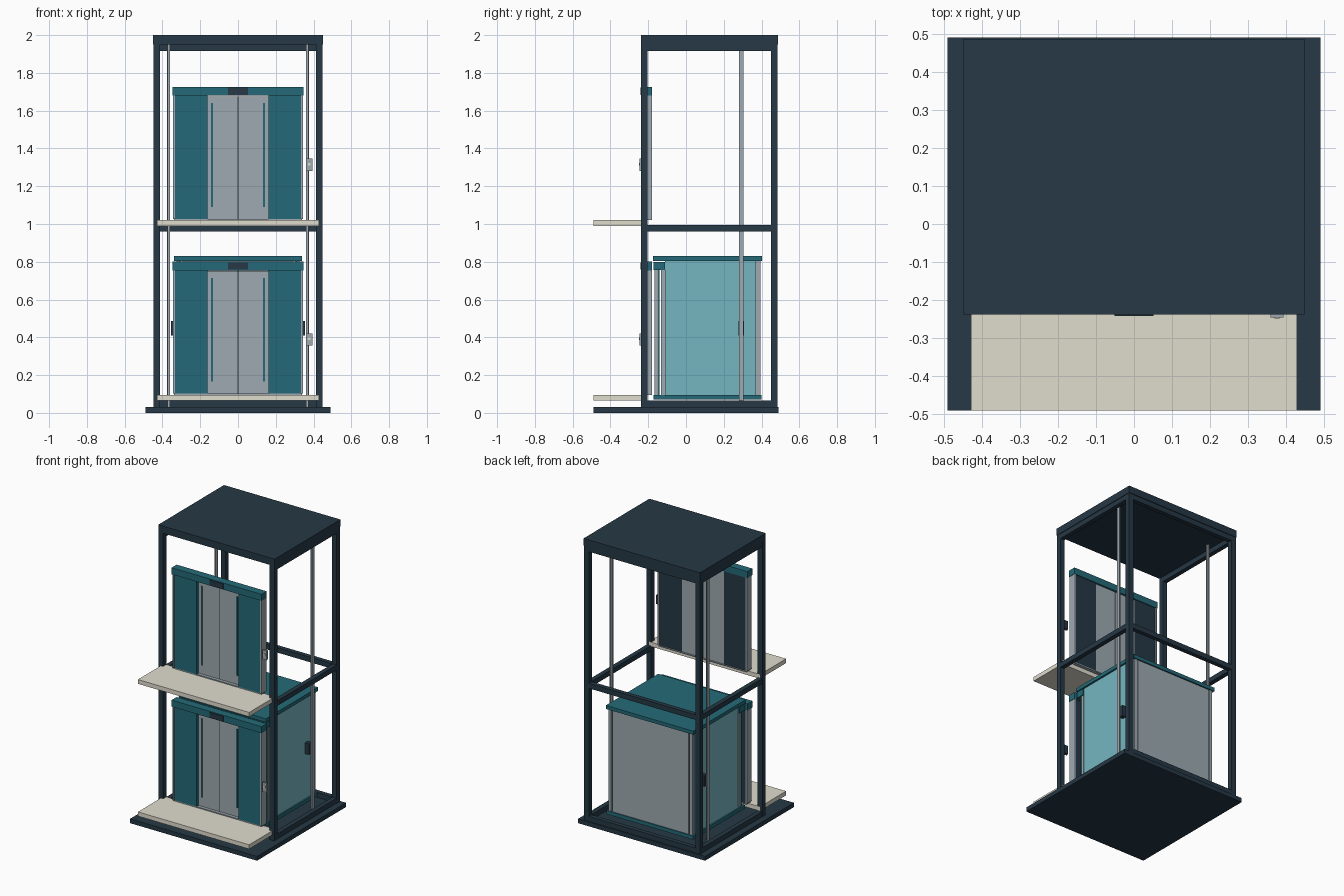
import bpy


def material(name, r, g, b):
    lin = [((c / 255 + 0.055) / 1.055) ** 2.4 for c in (r, g, b)]
    m = bpy.data.materials.new(name)
    m.diffuse_color = (*lin, 1)
    return m


NAVY = material("navy_steel", 38, 56, 69)
TEAL = material("teal_panel", 36, 106, 120)
GREY = material("brushed_grey", 158, 170, 177)
CREAM = material("cream_floor", 224, 220, 206)
GLASS = material("pale_teal_glass", 118, 182, 193)


def box(name, x, y, z, mat):
    """Box from (min, max) ranges on each axis."""
    bpy.ops.mesh.primitive_cube_add(size=1, location=[(a + b) / 2 for a, b in (x, y, z)])
    ob = bpy.context.object
    ob.name = name
    ob.scale = [b - a for a, b in (x, y, z)]
    bpy.ops.object.transform_apply(location=False, rotation=False, scale=True)
    ob.data.materials.append(mat)
    return ob


def pair(name, x, y, z, mat):
    """Same box on the right and left side."""
    box(name + "_right", x, y, z, mat)
    box(name + "_left", (-x[1], -x[0]), y, z, mat)


# Shaft base, roof and corner posts
box("base_plate", (-0.491, 0.491), (-0.491, 0.491), (0, 0.03), NAVY)
box("shaft_roof", (-0.45, 0.45), (-0.238, 0.488), (1.95, 2.0), NAVY)
pair("front_post", (0.412, 0.448), (-0.238, -0.203), (0.03, 1.95), NAVY)
pair("back_post", (0.412, 0.448), (0.45, 0.485), (0.03, 1.95), NAVY)

# Shaft ring beams on three levels
for level, z in (("lower", 0.03), ("middle", 0.96), ("upper", 1.915)):
    pair(level + "_side_beam", (0.414, 0.446), (-0.203, 0.45), (z, z + 0.035), NAVY)
    box(level + "_back_beam", (-0.412, 0.412), (0.452, 0.483), (z, z + 0.035), NAVY)

# Guide rails, T-shaped
pair("rail_flange", (0.371, 0.377), (0.28, 0.304), (0.03, 1.95), GREY)
pair("rail_web", (0.36, 0.371), (0.288, 0.296), (0.03, 1.95), GREY)

# Landing entrances on both floors
for floor, z in (("lower", 0.065), ("upper", 0.99)):
    top = z + 0.69
    box(floor + "_landing", (-0.43, 0.43), (-0.491, -0.203), (z, z + 0.03), CREAM)
    box(floor + "_sill", (-0.34, 0.34), (-0.225, -0.18), (z + 0.03, z + 0.037), GREY)
    box(floor + "_header", (-0.348, 0.348), (-0.236, -0.18), (top, top + 0.046), TEAL)
    box(floor + "_indicator", (-0.052, 0.052), (-0.242, -0.236), (top + 0.004, top + 0.042), NAVY)
    pair(floor + "_jamb", (0.334, 0.345), (-0.233, -0.18), (z + 0.037, top), GREY)
    pair(floor + "_front_panel", (0.162, 0.334), (-0.227, -0.2), (z + 0.037, top), TEAL)
    pair(floor + "_panel_backing", (0.162, 0.334), (-0.2, -0.186), (z + 0.037, top), NAVY)
    pair(floor + "_door", (0.002, 0.162), (-0.203, -0.188), (z + 0.037, top - 0.004), GREY)
    pair(floor + "_door_stripe", (0.132, 0.142), (-0.208, -0.203), (z + 0.1, top - 0.04), TEAL)
    # Dark strip closing the gap where the doors meet
    box(floor + "_door_seal", (-0.002, 0.002), (-0.2, -0.19), (z + 0.037, top - 0.004), NAVY)
    # Call button plate
    box(floor + "_call_plate", (0.36, 0.394), (-0.246, -0.238), (z + 0.291, z + 0.356), GREY)
    box(floor + "_call_back", (0.362, 0.392), (-0.238, -0.23), (z + 0.293, z + 0.354), NAVY)
    box(floor + "_call_button", (0.37, 0.383), (-0.249, -0.246), (z + 0.32, z + 0.333), CREAM)

# Car body
box("car_floor", (-0.335, 0.335), (-0.172, 0.4), (0.07, 0.095), TEAL)
box("car_roof", (-0.338, 0.338), (-0.175, 0.402), (0.805, 0.83), TEAL)
box("car_back_wall", (-0.295, 0.295), (0.374, 0.392), (0.095, 0.805), GREY)
pair("car_back_corner", (0.303, 0.325), (0.374, 0.394), (0.095, 0.805), GREY)
pair("car_side_wall", (0.31, 0.325), (-0.112, 0.37), (0.095, 0.805), GLASS)

# Car entrance
box("car_header", (-0.335, 0.335), (-0.172, -0.11), (0.757, 0.8), TEAL)
pair("car_jamb", (0.315, 0.328), (-0.133, -0.115), (0.095, 0.757), GREY)
pair("car_front_panel", (0.164, 0.325), (-0.15, -0.14), (0.095, 0.757), TEAL)
pair("car_door", (0.002, 0.17), (-0.168, -0.157), (0.095, 0.757), GREY)

# Guide shoes between car and rails
pair("guide_shoe", (0.325, 0.356), (0.277, 0.307), (0.41, 0.487), NAVY)
